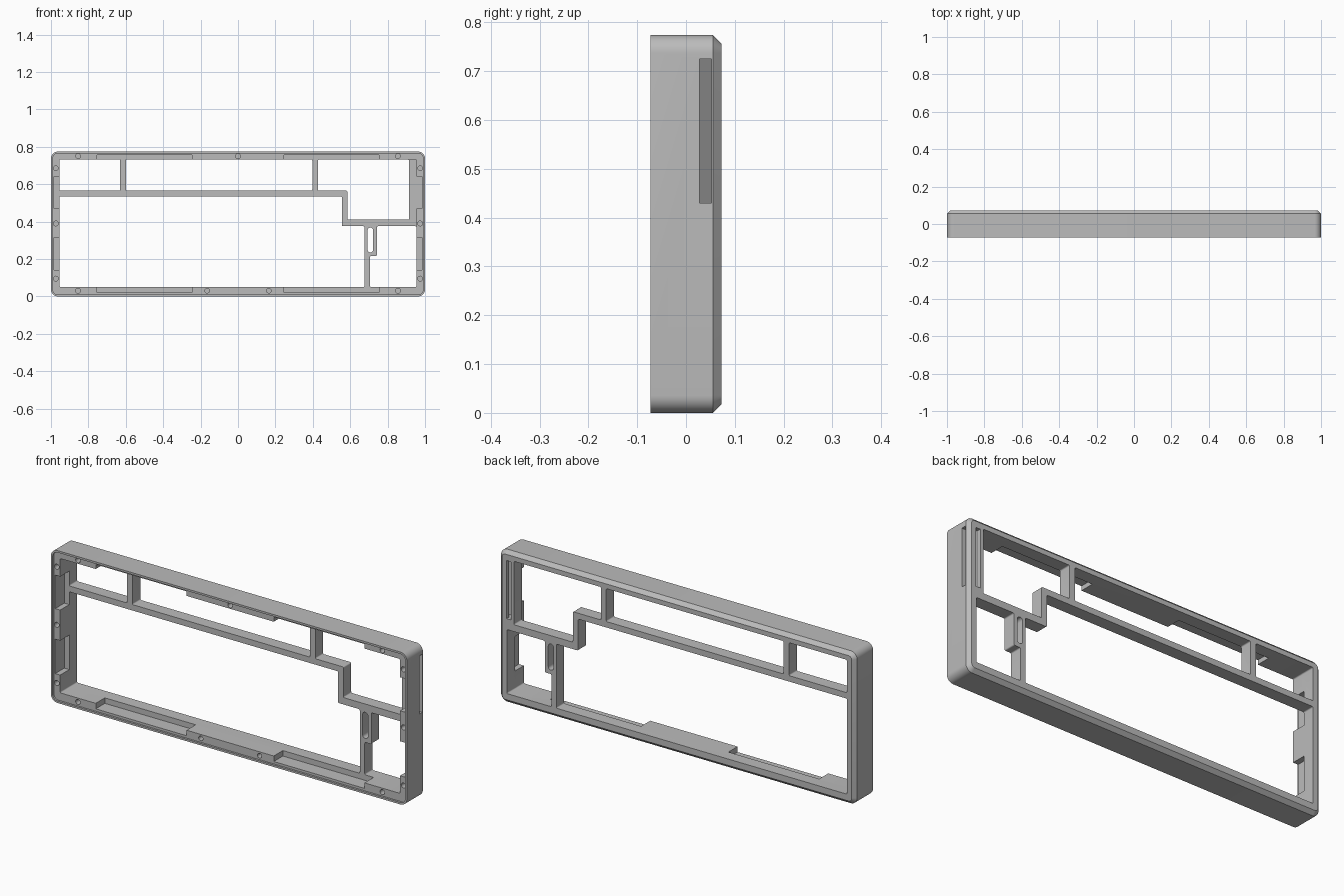
import bpy, bmesh, math
from mathutils import Vector

if "Cube" in bpy.data.objects:
    bpy.data.objects.remove(bpy.data.objects["Cube"])

HEIGHT, DEPTH = 0.774, 0.073      # overall height, half depth
FLOOR = 0.01                      # depth at which the back grid starts
INNER_X, INNER_LOW, INNER_HIGH = 0.955, 0.05, 0.732

grey = bpy.data.materials.new("light grey")
grey.use_nodes = True
grey.diffuse_color = (0.5, 0.5, 0.5, 1)
grey.node_tree.nodes["Principled BSDF"].inputs["Base Color"].default_value = grey.diffuse_color


def loft(name, sections):
    """Closed solid skinned through matching rings of 3D points."""
    bm = bmesh.new()
    rings = [[bm.verts.new(p) for p in ring] for ring in sections]
    count = len(rings[0])
    for a, b in zip(rings, rings[1:]):
        for i in range(count):
            j = (i + 1) % count
            bm.faces.new((a[i], a[j], b[j], b[i]))
    bm.faces.new(rings[0])
    bm.faces.new(rings[-1])
    bmesh.ops.recalc_face_normals(bm, faces=bm.faces)
    mesh = bpy.data.meshes.new(name)
    bm.to_mesh(mesh)
    bm.free()
    mesh.materials.append(grey)
    obj = bpy.data.objects.new(name, mesh)
    bpy.context.collection.objects.link(obj)
    return obj


def fillet(points, radius, steps=4):
    """Round every right-angled corner of a profile."""
    out = []
    pts = [Vector(p) for p in points]
    for i, p in enumerate(pts):
        a = (pts[i - 1] - p).normalized()
        b = (pts[(i + 1) % len(pts)] - p).normalized()
        centre = p + (a + b) * radius
        for k in range(steps + 1):
            t = math.pi / 2 * k / steps
            out.append(centre - (b * math.cos(t) + a * math.sin(t)) * radius)
    return out


def rect(x0, x1, z0, z1):
    return [(x0, z0), (x1, z0), (x1, z1), (x0, z1)]


def ring(profile, y):
    return [(p[0], y, p[1]) for p in profile]


def outline(inset):
    return fillet(rect(inset - 1, 1 - inset, inset, HEIGHT - inset), 0.036 - inset, 8)


def cut(target, cutter):
    """Subtract a cutter from the target and discard it."""
    mod = target.modifiers.new("cut", "BOOLEAN")
    mod.operation, mod.solver, mod.object = "DIFFERENCE", "EXACT", cutter
    bpy.context.view_layer.objects.active = target
    bpy.ops.object.modifier_apply(modifier=mod.name)
    bpy.data.objects.remove(cutter)


def cut_prism(profile, y0, y1):
    cut(frame, loft("cutter", [ring(profile, y0), ring(profile, y1)]))


# Outer shell with a chamfered back edge
frame = loft("case_frame", [ring(outline(0), -DEPTH), ring(outline(0), 0.055),
                            ring(outline(0.018), DEPTH)])

# Front recess leaving a thin lip, then the deep cavity
cut_prism(outline(0.01), -0.1, -0.063)
cut_prism(fillet(rect(-INNER_X, INNER_X, INNER_LOW, INNER_HIGH), 0.006), -0.1, FLOOR)

# Windows through the back, leaving the stepped divider bars
windows = [
    rect(-INNER_X, -0.63, 0.565, INNER_HIGH),
    rect(-0.6, 0.397, 0.565, INNER_HIGH),
    [(0.427, INNER_HIGH), (0.427, 0.565), (0.585, 0.565), (0.585, 0.41),
     (0.915, 0.41), (0.915, INNER_HIGH)],
    [(-INNER_X, INNER_LOW), (0.677, INNER_LOW), (0.677, 0.375), (0.555, 0.375),
     (0.555, 0.535), (-INNER_X, 0.535)],
    [(0.705, INNER_LOW), (INNER_X, INNER_LOW), (INNER_X, 0.375), (0.742, 0.375),
     (0.742, 0.215), (0.705, 0.215)],
]
for window in windows:
    cut_prism(fillet(window, 0.006), -0.02, 0.1)
cut_prism(fillet(rect(0.693, 0.723, 0.235, 0.368), 0.0148), -0.02, 0.1)

# Notches in the front ledge
for side in (-1, 1):
    x0, x1 = sorted((side * 0.245, side * 0.755))
    cut_prism(rect(x0, x1, 0.72, 0.755), -0.1, FLOOR)
    cut_prism(rect(x0, x1, 0.022, 0.06), -0.1, FLOOR)
    x0, x1 = sorted((side * 0.94, side * 0.983))
    for z0, z1 in ((0.14, 0.315), (0.47, 0.64)):
        cut_prism(rect(x0, x1, z0, z1), -0.1, FLOOR)

# Screw holes around the ledge
holes = [(0, 0.75, 0.013)]
for s in (-1, 1):
    holes += [(s * 0.855, 0.75, 0.013), (s * 0.855, 0.03, 0.013), (s * 0.165, 0.03, 0.012)]
    holes += [(s * 0.974, z, 0.013) for z in (0.095, 0.39, 0.685)]
for x, z, r in holes:
    circle = [(x + r * math.cos(math.tau * k / 20), z + r * math.sin(math.tau * k / 20))
              for k in range(20)]
    cut_prism(circle, -0.1, -0.02)

# Slanted light channel joining the side slot to the back
channel = [(1.1, 0.028), (0.957, 0.028), (0.933, 0.052), (0.933, 0.1),
           (0.957, 0.1), (0.957, 0.052), (1.1, 0.052)]
cut(frame, loft("cutter", [[(x, y, z) for x, y in channel] for z in (0.43, 0.725)]))

# Smooth rounded corners, crisp edges elsewhere
bpy.ops.object.select_all(action="DESELECT")
frame.select_set(True)
bpy.context.view_layer.objects.active = frame
bpy.ops.object.shade_smooth_by_angle(angle=math.radians(30))
